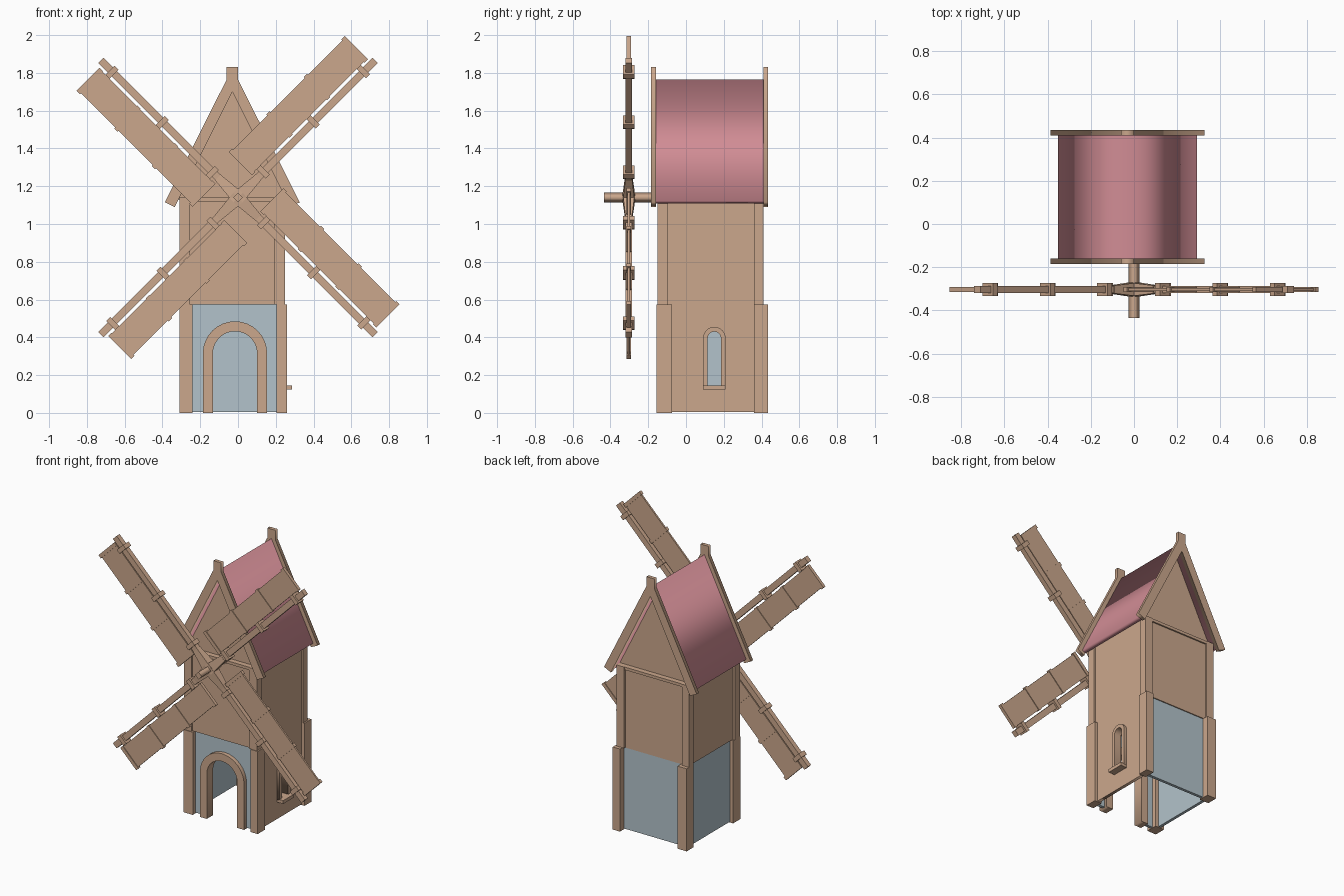
import bpy, bmesh, math
from mathutils import Matrix, Vector

if "Cube" in bpy.data.objects:
    bpy.data.objects.remove(bpy.data.objects["Cube"])

def material(name, rgb):
    m = bpy.data.materials.new(name)
    m.diffuse_color = (*rgb, 1)
    m.use_nodes = True
    m.node_tree.nodes["Principled BSDF"].inputs["Base Color"].default_value = m.diffuse_color
    return m

WOOD = material("tan_wood", (0.60, 0.39, 0.265))
PLASTER = material("pale_blue_plaster", (0.45, 0.545, 0.595))
ROOF = material("pink_roof", (0.64, 0.265, 0.30))
CX = -0.03  # tower centre line in x

def add(name, mesh, mat):
    ob = bpy.data.objects.new(name, mesh)
    mesh.materials.clear()
    mesh.materials.append(mat)
    bpy.context.collection.objects.link(ob)
    return ob

def box(name, lo, hi, mat, matrix=Matrix(), taper=None):
    """Box between two corners; taper scales the y/z of its low-x end."""
    lo, hi = Vector(lo), Vector(hi)
    bm = bmesh.new()
    bmesh.ops.create_cube(bm, size=1)
    for v in bm.verts:
        if taper and v.co.x < 0:
            v.co.y *= taper[0]
            v.co.z *= taper[1]
        v.co = matrix @ Vector([(lo[i] + hi[i]) / 2 + v.co[i] * (hi[i] - lo[i]) for i in range(3)])
    me = bpy.data.meshes.new(name)
    bm.to_mesh(me)
    bm.free()
    return add(name, me, mat)

def prism(name, loops, a, b, axis, mat):
    """Extrude outlines (first outer, then holes) from a to b along x or y."""
    cu = bpy.data.curves.new(name, 'CURVE')
    cu.dimensions, cu.fill_mode, cu.extrude = '2D', 'BOTH', (b - a) / 2
    for pts in loops:
        sp = cu.splines.new('POLY')
        sp.points.add(len(pts) - 1)
        for p, (u, v) in zip(sp.points, pts):
            p.co = (u, v, 0, 1)
        sp.use_cyclic_u = True
    tmp = bpy.data.objects.new(name, cu)
    me = bpy.data.meshes.new_from_object(tmp)
    bpy.data.objects.remove(tmp)
    mid = (a + b) / 2
    if axis == 'y':
        me.transform(Matrix(((1, 0, 0, 0), (0, 0, -1, mid), (0, 1, 0, 0), (0, 0, 0, 1))))
    else:
        me.transform(Matrix(((0, 0, 1, mid), (1, 0, 0, 0), (0, 1, 0, 0), (0, 0, 0, 1))))
    bm = bmesh.new()
    bm.from_mesh(me)
    bmesh.ops.remove_doubles(bm, verts=bm.verts, dist=1e-5)
    bmesh.ops.recalc_face_normals(bm, faces=bm.faces)
    bm.to_mesh(me)
    bm.free()
    return add(name, me, mat)

def arch(c, r, z0, zc, n=16):
    """Open arch path, from lower right over the top to lower left."""
    return ([(c + r, z0)] + [(c + r * math.cos(math.pi * i / n), zc + r * math.sin(math.pi * i / n))
                             for i in range(n + 1)] + [(c - r, z0)])

def mirrored(half):
    """Close a right-hand half profile (u from the centre line) by mirroring."""
    return [(CX + u, z) for u, z in half] + [(CX - u, z) for u, z in reversed(half) if u > 0]

# Corner posts of both storeys
for side, x0, x1, ux0, ux1 in (("left", -0.31, -0.24, -0.31, -0.255), ("right", 0.205, 0.26, 0.19, 0.25)):
    for end, y0, y1, uy0, uy1 in (("front", -0.155, -0.075, -0.15, -0.095), ("back", 0.36, 0.435, 0.36, 0.41)):
        box(f"lower_post_{end}_{side}", (x0, y0, 0), (x1, y1, 0.575), WOOD)
        box(f"upper_post_{end}_{side}", (ux0, uy0, 0.575), (ux1, uy1, 1.14), WOOD)

# Upper storey and gable filling
box("upper_storey", (-0.297, -0.138, 0.575), (0.237, 0.397, 1.13), WOOD)
prism("gable_wall", [mirrored([(0, 1.70), (0.285, 1.13)])], -0.11, 0.37, 'y', WOOD)
for end, y0, y1 in (("front", -0.15, -0.10), ("back", 0.36, 0.41)):
    box(f"gable_beam_{end}", (-0.30, y0 + 0.003, 1.12), (0.24, y1 - 0.003, 1.14), WOOD)

# Lower storey plaster walls, open underneath
door_hole = arch(-0.016, 0.13, 0.005, 0.315)
prism("front_wall", [[(0.215, 0.005), (0.215, 0.575), (-0.25, 0.575), (-0.25, 0.005)] + door_hole[::-1]],
      -0.125, -0.105, 'y', PLASTER)
box("back_wall", (-0.25, 0.37, 0.005), (0.215, 0.39, 0.575), PLASTER)
box("left_wall", (-0.285, -0.09, 0.005), (-0.265, 0.37, 0.575), PLASTER)

# Right wall with arched window
WC = 0.15
prism("right_wall", [[(-0.09, 0.005), (0.37, 0.005), (0.37, 0.575), (-0.09, 0.575)],
                     arch(WC, 0.04, 0.14, 0.395)], 0.215, 0.237, 'x', WOOD)
prism("window_frame", [arch(WC, 0.06, 0.14, 0.395) + arch(WC, 0.035, 0.14, 0.395)[::-1]],
      0.205, 0.257, 'x', WOOD)
box("window_sill", (0.205, 0.09, 0.123), (0.285, 0.21, 0.146), WOOD)

# Door frame
prism("door_frame", [arch(-0.016, 0.17, 0, 0.315) + arch(-0.016, 0.117, 0, 0.315)[::-1]],
      -0.153, -0.085, 'y', WOOD)

# Roof slabs and barge boards
prism("roof", [mirrored([(0, 1.765), (0.322, 1.121), (0.296, 1.108), (0, 1.70)])], -0.16, 0.41, 'y', ROOF)
barge = mirrored([(0.03, 1.83), (0.03, 1.765), (0.357, 1.115), (0.305, 1.09), (0, 1.70)])
for end, y0, y1 in (("front", -0.185, -0.16), ("back", 0.41, 0.435)):
    prism(f"barge_board_{end}", [barge], y0, y1, 'y', WOOD)

# Axle, square and set on its corner
HY, HZ = -0.303, 1.14
prism("axle", [[(0.026, HZ), (0, HZ + 0.026), (-0.026, HZ), (0, HZ - 0.026)]], -0.435, -0.10, 'y', WOOD)

# Four sails: local x runs along the arm, local z across the sail
for k in range(4):
    M = Matrix.Translation((0, HY, HZ)) @ Matrix.Rotation(-math.radians(45 + 90 * k), 4, 'Y')
    n = k + 1
    box(f"sail_arm_{n}", (0, -0.017, -0.02), (1.026, 0.017, 0.02), WOOD, M)
    box(f"hub_wedge_{n}", (0, -0.018, -0.021), (0.15, 0.018, 0.021), WOOD, M, (1.8, 1.7))
    box(f"sail_panel_{n}", (0.14, -0.006, 0.036), (1.0, 0.006, 0.197), WOOD, M)
    for i in range(4):
        a = 0.135 + i * 0.2813
        box(f"sail_bar_{n}_{i + 1}", (a, -0.011, 0.032), (a + 0.025, 0.011, 0.205), WOOD, M)
    for i, a in enumerate((0.19, 0.565, 0.94)):
        box(f"sail_clamp_{n}_{i + 1}", (a - 0.015, -0.03, -0.032), (a + 0.015, 0.03, 0.036), WOOD, M)
